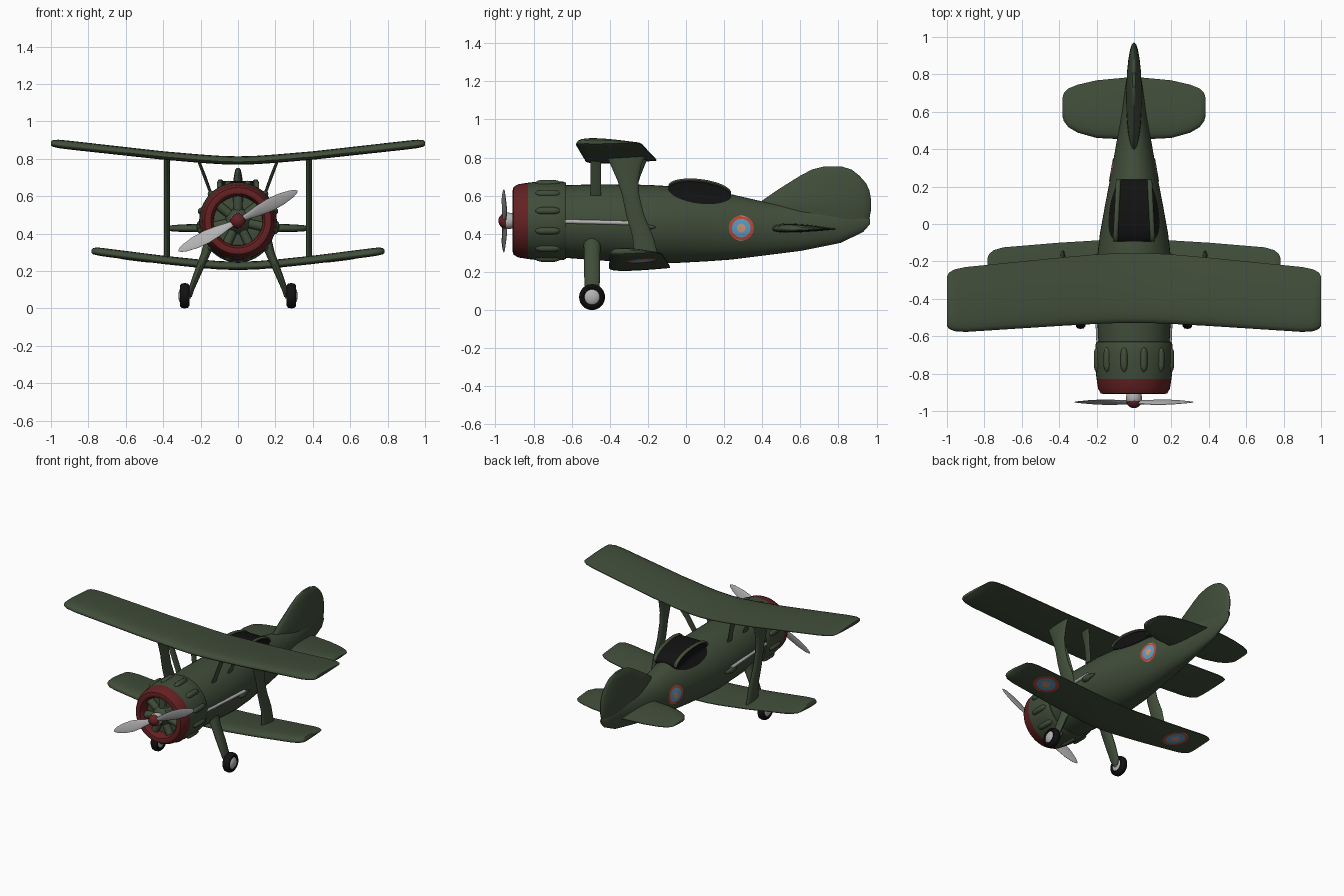
import bpy, bmesh, math
from mathutils import Vector, Matrix

if "Cube" in bpy.data.objects:
    bpy.data.objects.remove(bpy.data.objects["Cube"])

def material(name, r, g, b):
    m = bpy.data.materials.new(name)
    m.diffuse_color = (r, g, b, 1)
    m.use_nodes = True
    m.node_tree.nodes["Principled BSDF"].inputs["Base Color"].default_value = m.diffuse_color
    return m

GREEN = material("olive green", .052, .075, .042)
BLACK = material("black", .006, .006, .006)
RED = material("dark red", .13, .015, .016)
GREY = material("light grey", .45, .45, .45)
SIGN_RED = material("marking red", .5, .07, .04)
BLUE = material("marking blue", .11, .34, .58)
CREAM = material("marking centre", .6, .32, .2)

def loft(name, rings, mats, caps=True, matrix=None, band=None, angle=40):
    """Skin closed rings of equal point count; band(i) picks the material of band i."""
    bm = bmesh.new()
    vs = [[bm.verts.new(p) for p in r] for r in rings]
    n = len(rings[0])
    for i in range(len(rings) - 1):
        for k in range(n):
            f = bm.faces.new((vs[i][k], vs[i][(k + 1) % n], vs[i + 1][(k + 1) % n], vs[i + 1][k]))
            f.material_index = band(i) if band else 0
    if caps:
        bm.faces.new(vs[0])
        bm.faces.new(vs[-1])
    bmesh.ops.recalc_face_normals(bm, faces=bm.faces)
    me = bpy.data.meshes.new(name)
    bm.to_mesh(me)
    bm.free()
    for m in (mats if isinstance(mats, list) else [mats]):
        me.materials.append(m)
    me.polygons.foreach_set("use_smooth", [True] * len(me.polygons))
    me.set_sharp_from_angle(angle=math.radians(angle))
    ob = bpy.data.objects.new(name, me)
    bpy.context.collection.objects.link(ob)
    if matrix:
        ob.matrix_world = matrix
    return ob

def circle(n):
    return [(math.cos(2 * math.pi * k / n), math.sin(2 * math.pi * k / n)) for k in range(n)]

def lathe(name, prof, origin, axis, mat, n=32, caps=True):
    """Profile of (distance along axis, radius)."""
    q = Vector(axis).to_track_quat('Z', 'Y')
    o = Vector(origin)
    return loft(name, [[o + q @ Vector((r * c, r * s, t)) for c, s in circle(n)] for t, r in prof], mat, caps)

def tube(name, a, b, r0, r1, mat, n=14):
    d = Vector(b) - Vector(a)
    return lathe(name, [(0, r0), (d.length, r1)], a, d, mat, n)

def upright(name, secs, mat, n=16):
    """Stack of flat oval sections (x, y0, y1, half thickness, z)."""
    return loft(name, [[(x + t * c, (a + b) / 2 + (b - a) / 2 * s, z) for c, s in circle(n)]
                       for x, a, b, t, z in secs], mat)

def lerp(table, v):
    """Interpolate the rows of a table keyed on the first column."""
    for p, q in zip(table, table[1:]):
        if v <= q[0]:
            f = max(0, (v - p[0]) / (q[0] - p[0]))
            return [a + (b - a) * f for a, b in zip(p, q)]
    return table[-1]

# fuselage: y, top, bottom, half width
BODY = [(-.65, .655, .275, .19), (-.45, .66, .26, .2), (-.2, .657, .245, .2), (-.05, .648, .247, .182),
        (.1, .63, .255, .155), (.24, .607, .265, .128), (.4, .57, .285, .1), (.6, .54, .31, .065),
        (.8, .53, .35, .036), (.93, .5, .41, .02), (.965, .48, .45, .006)]
loft("fuselage", [[(w * c, y, (t + b) / 2 + (t - b) / 2 * s) for c, s in circle(40)]
                  for y, t, b, w in BODY], GREEN)

def side_x(y, z):
    _, t, b, w = lerp(BODY, y)
    u = (z - (t + b) / 2) / ((t - b) / 2)
    return w * math.sqrt(max(0, 1 - u * u))

# tail fin
upright("tail_fin", [(0, .5, .81, .02, .352), (0, .45, .91, .025, .4), (0, .42, .957, .03, .45),
                     (0, .38, .972, .042, .53), (0, .4, .972, .04, .575), (0, .48, .962, .033, .63),
                     (0, .535, .945, .028, .665), (0, .6, .91, .022, .705), (0, .66, .87, .016, .737),
                     (0, .72, .82, .008, .752)], GREEN, 24)

# wings: x, leading y, trailing y, mid height, thickness
def wing_section(st, n=12):
    x, a, b, z, th = st
    h = lambda c: 4 * (math.sqrt(c) - c)
    cs = [(1 - math.cos(math.pi * k / n)) / 2 for k in range(n + 1)]
    up = [(x, a + (b - a) * c, z + th * (.62 * h(c) + .06)) for c in cs]
    lo = [(x, a + (b - a) * c, z - th * (.38 * h(c) + .06)) for c in reversed(cs)]
    return up + lo

def wing(name, half):
    full = [(-s[0],) + tuple(s[1:]) for s in reversed(half) if s[0] > 0] + half
    loft(name, [wing_section(s) for s in full], GREEN)

UPPER = [(0, -.53, -.155, .786, .04), (.1, -.53, -.157, .789, .04), (.2, -.534, -.162, .796, .04),
         (.4, -.545, -.18, .813, .04), (.9, -.577, -.23, .868, .042), (.96, -.573, -.243, .875, .04),
         (.99, -.56, -.26, .879, .032), (1, -.545, -.28, .88, .018)]
LOWER = [(0, -.405, -.085, .223, .04), (.1, -.405, -.085, .226, .04), (.2, -.404, -.088, .234, .04),
         (.4, -.402, -.1, .255, .04), (.7, -.4, -.125, .293, .04), (.75, -.393, -.14, .3, .038),
         (.775, -.375, -.16, .303, .03), (.782, -.36, -.18, .304, .016)]
TAIL = [(0, .45, .787, .425, .045), (.2, .46, .768, .425, .04), (.3, .488, .745, .425, .036),
        (.35, .517, .725, .425, .03), (.375, .55, .7, .425, .022), (.381, .57, .68, .425, .012)]
wing("upper_wing", UPPER)
wing("lower_wing", LOWER)
wing("tailplane", TAIL)

def lower_z(x, y):
    _, a, b, z, th = lerp(LOWER, abs(x))
    c = (y - a) / (b - a)
    return z - th * (1.52 * (math.sqrt(c) - c) + .06)

# round markings: thin plates following the surface
def roundel(name, place, r):
    radii = [.01, .35, .55, .74, .87, 1]
    loft(name, [[place(r * k * c, r * k * s) for c, s in circle(32)] for k in radii],
         [CREAM, BLUE, SIGN_RED], band=lambda i: (0, 1, 1, 2, 2)[i])

for s, side in ((1, "right"), (-1, "left")):
    roundel(side + "_body_marking",
            lambda u, v: (s * (side_x(.29 + u, .43 + v) + .004), .29 + u, .43 + v), .066)
    roundel(side + "_wing_marking",
            lambda u, v: (s * .55 + u, -.235 + v, lower_z(s * .55 + u, -.235 + v) - .003), .085)
    # struts between the wings
    upright(side + "_wing_strut", [(s * .38, a, b, .016, z) for a, b, z in
            ((-.42, -.21, .815), (-.395, -.235, .76), (-.36, -.25, .68), (-.335, -.245, .6),
             (-.315, -.22, .5), (-.28, -.17, .38), (-.275, -.15, .3), (-.28, -.14, .26))], GREEN)
    upright(side + "_front_cabane_strut", [(s * .215, -.5, -.445, .008, .8),
            (s * .14, -.5, -.445, .008, .6)], GREEN)
    upright(side + "_rear_cabane_strut", [(s * .215, -.28, -.2, .008, .8), (s * .175, -.29, -.24, .008, .7),
            (s * .14, -.32, -.27, .008, .6)], GREEN)
    # exhaust pipe and its fairing
    tube(side + "_exhaust_pipe", (s * .19, -.64, .465), (s * .208, -.22, .455), .011, .011, GREY)
    lathe(side + "_exhaust_fairing", [(0, .004), (.02, .02), (.06, .022), (.12, .004)],
          (s * .2, -.28, .435), (0, 1, 0), GREEN, 16)
    # landing gear
    upright(side + "_gear_leg", [(s * .135, -.54, -.445, .04, .39), (s * .17, -.535, -.45, .026, .3),
            (s * .215, -.535, -.45, .021, .19), (s * .25, -.53, -.455, .016, .1),
            (s * .258, -.51, -.475, .01, .06)], GREEN)
    tube(side + "_axle", (s * .25, -.493, .067), (s * .3, -.493, .067), .014, .014, GREY)
    lathe(side + "_tyre", [(-.018, .036), (-.026, .045), (-.026, .054), (-.016, .065), (0, .068),
                           (.016, .065), (.026, .054), (.026, .045), (.018, .036)],
          (s * .285, -.493, .068), (s, 0, 0), BLACK)
    lathe(side + "_wheel_hub", [(-.026, .01), (-.02, .042), (.02, .042), (.03, .03), (.034, .01)],
          (s * .285, -.493, .068), (s, 0, 0), GREY, 24)

# cockpit canopy with two side rails
ys = [.072 - .165 * math.cos(math.pi * k / 20) for k in range(21)]
canopy, rails = [], []
for y in ys:
    f = math.sqrt(max(0, 1 - ((y - .072) / .165) ** 2))
    zc = .64 - .11 * (y + .09)
    zb, zr, xr = zc - .062 * f - .002, zc + .055 * f + .002, .1 - .05 * (y + .09)
    half = []
    for k in range(8):
        z = zb + (zr - zb) * k / 7
        half.append((max(side_x(y, z) + .004, xr), y, z))
    top = max(zr, lerp(BODY, y)[1] + .004)
    canopy.append(half + [(xr * .5, y, top), (-xr * .5, y, top)] + [(-x, b, z) for x, b, z in reversed(half)])
    rails.append((xr, y, zr))
loft("cockpit_canopy", canopy, BLACK)
for s, side in ((1, "right"), (-1, "left")):
    loft(side + "_cockpit_rail", [[(s * (x + .013 * c), y, z + .009 * d) for c, d in circle(10)]
                                  for x, y, z in rails], GREEN)

# engine cowl with red nose ring and raised blisters
ZC = .468
AXIS = (0, 1, 0)
lathe("nose_ring", [(-.84, .13), (-.885, .133), (-.905, .145), (-.91, .16), (-.905, .178),
                    (-.88, .192), (-.83, .2)], (0, 0, ZC), AXIS, RED, 40, False)
lathe("engine_cowl", [(-.832, .19), (-.83, .2), (-.78, .206), (-.7, .208), (-.645, .206), (-.63, .2),
                      (-.628, .18)], (0, 0, ZC), AXIS, GREEN, 40)
for i in range(12):
    a = math.radians(15 + 30 * i)
    lathe("cowl_blister_%d" % (i + 1), [(0, .004), (.01, .014), (.03, .019), (.1, .019), (.12, .014), (.13, .004)],
          (.203 * math.cos(a), -.79, ZC + .203 * math.sin(a)), AXIS, GREEN, 12)

# engine inside the cowl
lathe("crankcase", [(-.84, .07), (-.875, .062), (-.9, .035)], (0, 0, ZC), AXIS, GREEN, 24)
for i in range(7):
    a = math.radians(90 + 360 / 7 * i)
    d = Vector((math.cos(a), 0, math.sin(a)))
    o = Vector((0, -.855, ZC))
    tube("engine_cylinder_%d" % (i + 1), o + d * .04, o + d * .132, .024, .026, GREEN)

# propeller
lathe("propeller_shaft", [(-.945, .04), (-.935, .044), (-.91, .04), (-.88, .03)], (0, 0, ZC), AXIS, GREY, 24)
lathe("spinner", [(-.985, .004), (-.981, .018), (-.97, .032), (-.955, .04), (-.935, .04)],
      (0, 0, ZC), AXIS, RED, 24)
blade = [(.02, .014, .009), (.06, .02, .008), (.12, .031, .007), (.19, .038, .006), (.26, .034, .005),
         (.32, .022, .003), (.345, .012, .002), (.356, .003, .001)]
for i in range(2):
    rings = []
    for x, w, t in blade:
        tw = math.radians(30 - 50 * x)
        rings.append([(x, t * c * math.cos(tw) - w * s * math.sin(tw), t * c * math.sin(tw) + w * s * math.cos(tw))
                      for c, s in circle(14)])
    m = Matrix.Translation((0, -.953, ZC)) @ Matrix.Rotation(math.radians(-26.8 + 180 * i), 4, 'Y')
    loft("propeller_blade_%d" % (i + 1), rings, GREY, matrix=m)
